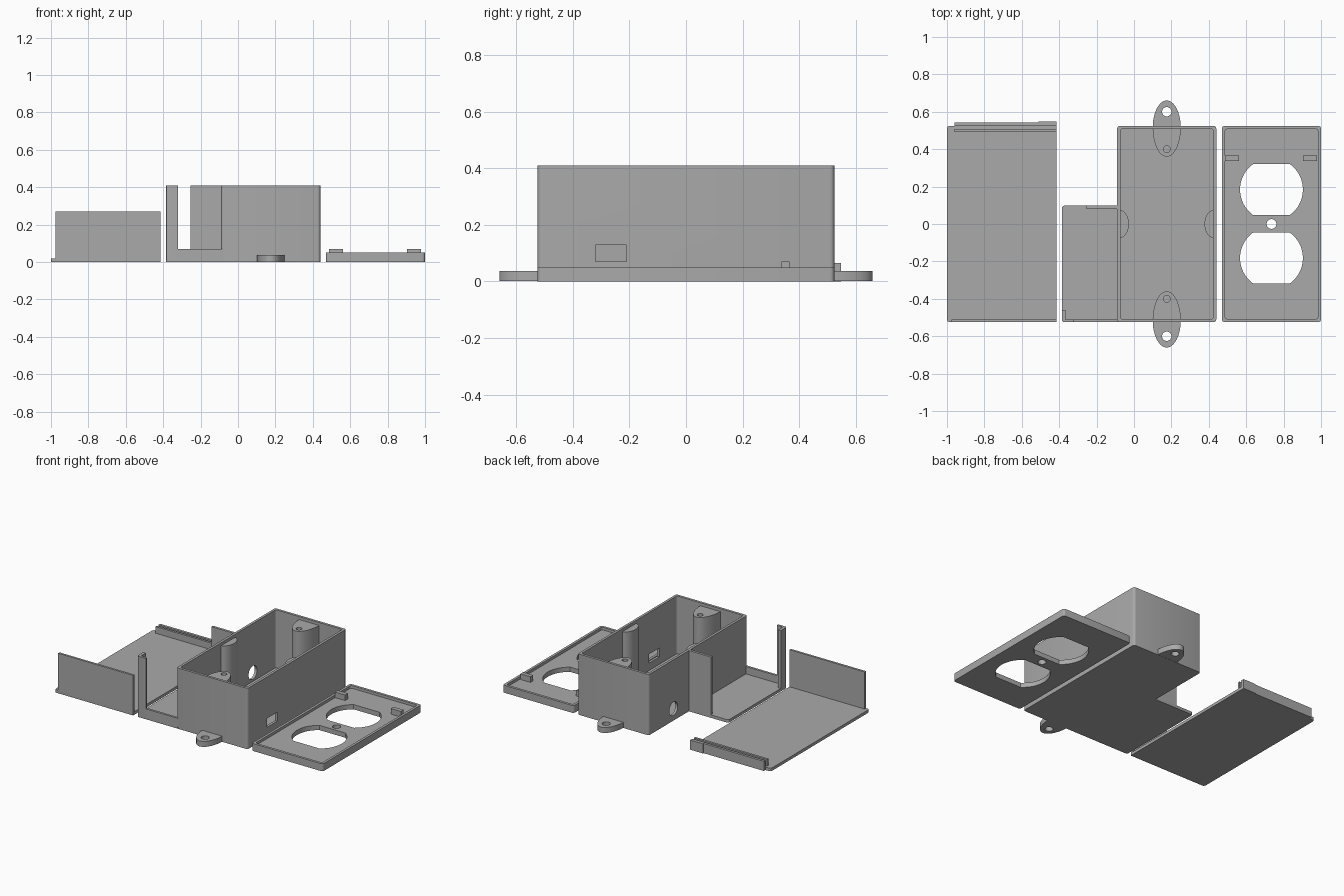
import bpy, bmesh, math
from math import pi, cos, sin

if "Cube" in bpy.data.objects:
    bpy.data.objects.remove(bpy.data.objects["Cube"])

grey = bpy.data.materials.new("plain grey plastic")
grey.diffuse_color = (0.4, 0.4, 0.4, 1)
grey.use_nodes = True
grey.node_tree.nodes["Principled BSDF"].inputs["Base Color"].default_value = grey.diffuse_color

WALL, FLOOR = 0.017, 0.02


def prism(name, pts, z0, z1):
    """Extrude a counter-clockwise xy outline from z0 to z1."""
    bm = bmesh.new()
    face = bm.faces.new([bm.verts.new((x, y, z0)) for x, y in pts])
    ext = bmesh.ops.extrude_face_region(bm, geom=[face])
    top = [v for v in ext["geom"] if isinstance(v, bmesh.types.BMVert)]
    bmesh.ops.translate(bm, verts=top, vec=(0, 0, z1 - z0))
    bmesh.ops.recalc_face_normals(bm, faces=bm.faces[:])
    me = bpy.data.meshes.new(name)
    bm.to_mesh(me)
    bm.free()
    me.materials.append(grey)
    ob = bpy.data.objects.new(name, me)
    bpy.context.collection.objects.link(ob)
    return ob


def rect(x0, x1, y0, y1, r=0.0, rounded="abcd"):
    """Rectangle outline; corners a=SW b=SE c=NE d=NW may be rounded."""
    pts = []
    corners = [("a", x0, y0, 1, 1, pi), ("b", x1, y0, -1, 1, 1.5 * pi),
               ("c", x1, y1, -1, -1, 0), ("d", x0, y1, 1, -1, 0.5 * pi)]
    for key, x, y, sx, sy, a in corners:
        if r and key in rounded:
            pts += [(x + sx * r + r * cos(a + i * pi / 8),
                     y + sy * r + r * sin(a + i * pi / 8)) for i in range(5)]
        else:
            pts.append((x, y))
    return pts


def arc(cx, cy, rx, ry, a0=0.0, sweep=2 * pi, n=32):
    count = n if sweep > 6 else n + 1
    return [(cx + rx * cos(a0 + sweep * i / n),
             cy + ry * sin(a0 + sweep * i / n)) for i in range(count)]


def block(name, x0, x1, y0, y1, z0, z1):
    return prism(name, rect(x0, x1, y0, y1), z0, z1)


def cut(ob, *cutters):
    """Subtract the cutters, then discard them."""
    for c in cutters:
        m = ob.modifiers.new("cut", 'BOOLEAN')
        m.operation, m.solver, m.object = 'DIFFERENCE', 'EXACT', c
    dg = bpy.context.evaluated_depsgraph_get()
    me = bpy.data.meshes.new_from_object(ob.evaluated_get(dg))
    ob.modifiers.clear()
    ob.data = me
    for c in cutters:
        bpy.data.objects.remove(c)
    return ob


# Main box: open top, cable hole on the left, rectangular port on the right
bx0, bx1, by, bh = -0.09, 0.44, 0.525, 0.41
box = prism("main_box", rect(bx0, bx1, -by, by, 0.015), 0, bh)
cavity = prism("cavity", rect(bx0 + WALL, bx1 - WALL, -by + WALL, by - WALL, 0.012), FLOOR, 0.6)
port = block("port", 0.38, 0.5, -0.32, -0.21, 0.07, 0.13)
cable = prism("cable", arc(0, 0, 0.045, 0.045), -0.06, 0.06)
cable.rotation_euler = (0, pi / 2, 0)
cable.location = (-0.085, 0.262, 0.08)
cut(box, cavity, port, cable)

# Mounting ears outside and screw bosses inside, at both ends
ex = 0.175
for s, end in ((1, "back"), (-1, "front")):
    a_out = 0 if s > 0 else pi
    ear = prism(end + "_mounting_ear", arc(ex, s * 0.515, 0.075, 0.145, a_out, pi), 0.001, 0.038)
    cut(ear, prism("hole", arc(ex, s * 0.6, 0.025, 0.025), -0.1, 0.1))
    boss = prism(end + "_screw_boss", arc(ex, s * 0.515, 0.075, 0.155, a_out + pi, pi), 0.01, 0.39)
    cut(boss, prism("hole", arc(ex, s * 0.4, 0.018, 0.018), 0.1, 0.6))

# Rounded ribs at the middle of the long walls
prism("left_rib", arc(bx0 + 0.01, 0, 0.053, 0.075, -pi / 2, pi), 0.01, 0.39)
prism("right_rib", arc(bx1 - 0.01, 0, 0.053, 0.075, pi / 2, pi), 0.01, 0.39)

# Side bay: floor, low front lip, L-shaped corner post and partial back wall
sx, sback = -0.385, 0.098
prism("bay_floor", rect(sx, bx0 + 0.008, -by, sback, 0.012, "ad"), 0, FLOOR)
block("bay_front_lip", -0.33, bx0 + 0.014, -by, -by + 0.015, 0.01, 0.07)
post = [(sx + 0.01, -by), (-0.32, -by), (-0.32, -0.51), (-0.365, -0.51),
        (-0.365, -0.46), (sx, -0.46), (sx, -by + 0.01), (sx + 0.003, -by + 0.003)]
prism("bay_corner_post", post, 0.01, bh)
block("bay_back_wall", -0.255, bx0 + 0.008, sback - 0.017, sback, 0.01, bh)

# Sliding side cover: panel, upright front plate and pair of rails
cx0, cx1 = -1.0, -0.415
prism("cover_panel", rect(cx0, cx1, -by, by, 0.015, "ad"), 0, FLOOR)
block("cover_front_plate", -0.975, cx1, -by, -0.51, 0.01, 0.27)
block("cover_inner_rail", -0.96, cx1, 0.493, 0.508, 0.01, 0.065)
block("cover_outer_rail", -0.96, cx1, 0.525, 0.542, 0, 0.065)
block("cover_rail_stop", -0.51, cx1, 0.54, 0.548, 0, 0.065)

# Lid: shallow tray with two flat-sided round openings and a screw hole
lx0, lx1, lc = 0.47, 1.0, 0.735
lid = prism("lid", rect(lx0, lx1, -by, by, 0.015), 0, 0.05)
cutters = [prism("recess", rect(lx0 + WALL, lx1 - WALL, -by + WALL, by - WALL, 0.012), 0.032, 0.2),
           prism("screw", arc(lc, 0, 0.026, 0.026), -0.1, 0.1)]
half, rad = 0.137, 0.168
t = math.asin(half / rad)
for yc in (-0.182, 0.184):
    outline = arc(lc, yc, rad, rad, -t, 2 * t, 16) + arc(lc, yc, rad, rad, pi - t, 2 * t, 16)
    cutters.append(prism("opening", outline, -0.1, 0.1))
cut(lid, *cutters)

# Lid clips
for i, x in enumerate((0.487, 0.903)):
    block(("left", "right")[i] + "_lid_clip", x, x + 0.075, 0.338, 0.367, 0.025, 0.07)

# Smooth the curved walls, keep edges sharp
bpy.ops.object.select_all(action='SELECT')
bpy.context.view_layer.objects.active = box
bpy.ops.object.shade_smooth_by_angle(angle=math.radians(30))
